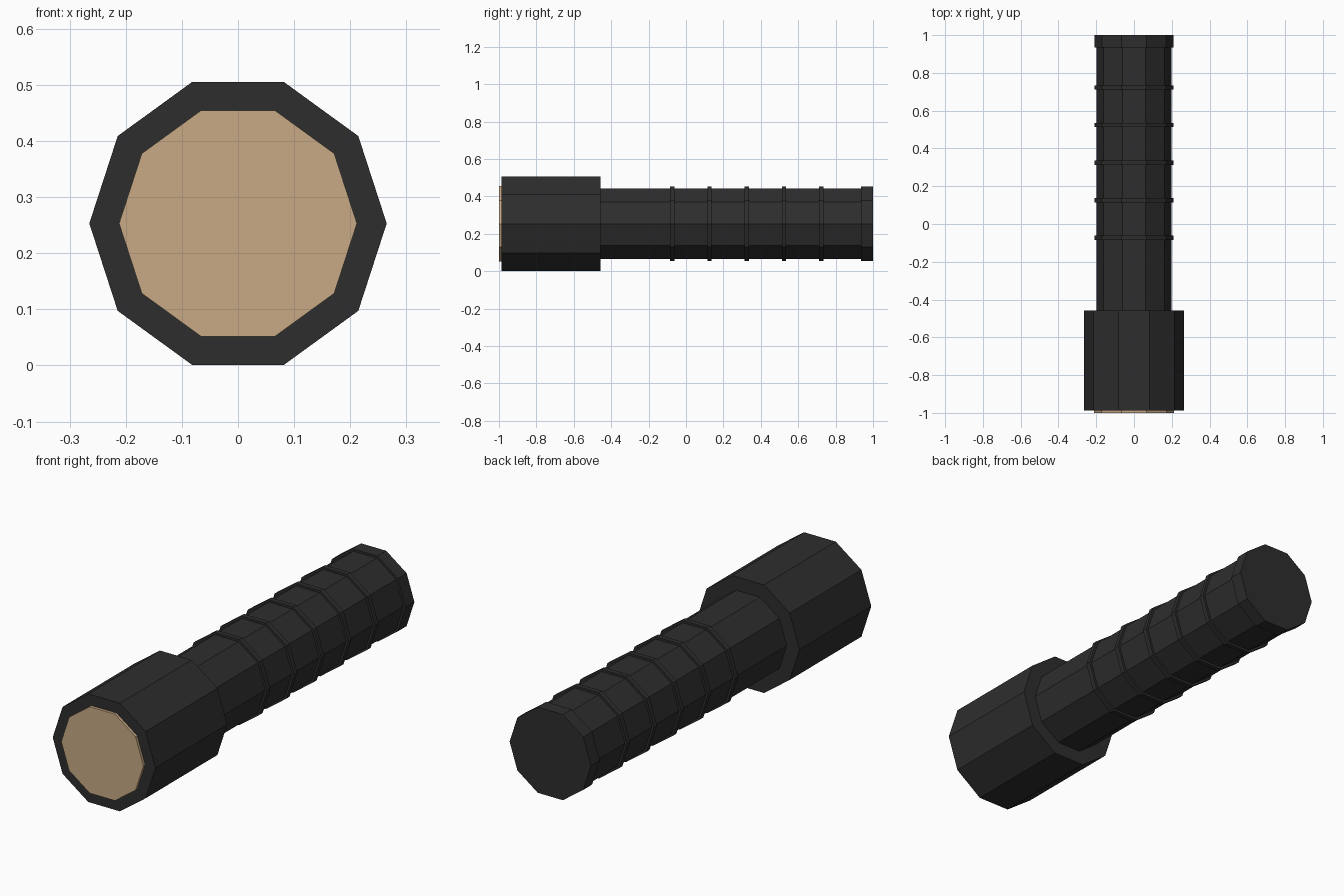
import bpy, bmesh, math

if "Cube" in bpy.data.objects:
    bpy.data.objects.remove(bpy.data.objects["Cube"])

SIDES = 10
AXIS_Z = 0.253


def material(name, rgb):
    m = bpy.data.materials.new(name)
    m.diffuse_color = (*rgb, 1.0)
    m.use_nodes = True
    m.node_tree.nodes["Principled BSDF"].inputs["Base Color"].default_value = m.diffuse_color
    return m


black = material("black_rubber", (0.027, 0.027, 0.027))
tan = material("tan_lens", (0.58, 0.40, 0.232))


def lathe(name, profile, mat):
    """Revolve (y, radius) points about the long axis, with closed ends."""
    bm = bmesh.new()
    rings = []
    for y, r in profile:
        rings.append([bm.verts.new((r * math.cos(2 * math.pi * i / SIDES), y,
                                    AXIS_Z + r * math.sin(2 * math.pi * i / SIDES)))
                      for i in range(SIDES)])
    for a, b in zip(rings, rings[1:]):
        for i in range(SIDES):
            j = (i + 1) % SIDES
            bm.faces.new((a[i], a[j], b[j], b[i]))
    bm.faces.new(rings[0])
    bm.faces.new(rings[-1])
    bmesh.ops.recalc_face_normals(bm, faces=bm.faces)
    me = bpy.data.meshes.new(name)
    bm.to_mesh(me)
    bm.free()
    me.materials.append(mat)
    ob = bpy.data.objects.new(name, me)
    bpy.context.collection.objects.link(ob)
    return ob


# Wide lamp head and the lens plate standing slightly proud of it
lathe("lamp_head", [(-0.987, 0.265), (-0.458, 0.265)], black)
lathe("lens", [(-1.0, 0.212), (-0.986, 0.212)], tan)

# Handle with five raised grip rings and a thicker end cap
R_GRIP, R_RING, HALF = 0.199, 0.21, 0.0115
profile = [(-0.459, R_GRIP)]
for k in range(5):
    y = -0.073 + 0.199 * k
    profile += [(y - HALF, R_GRIP), (y - HALF, R_RING),
                (y + HALF, R_RING), (y + HALF, R_GRIP)]
profile += [(0.935, R_GRIP), (0.935, R_RING), (1.0, R_RING)]
lathe("handle", profile, black)
